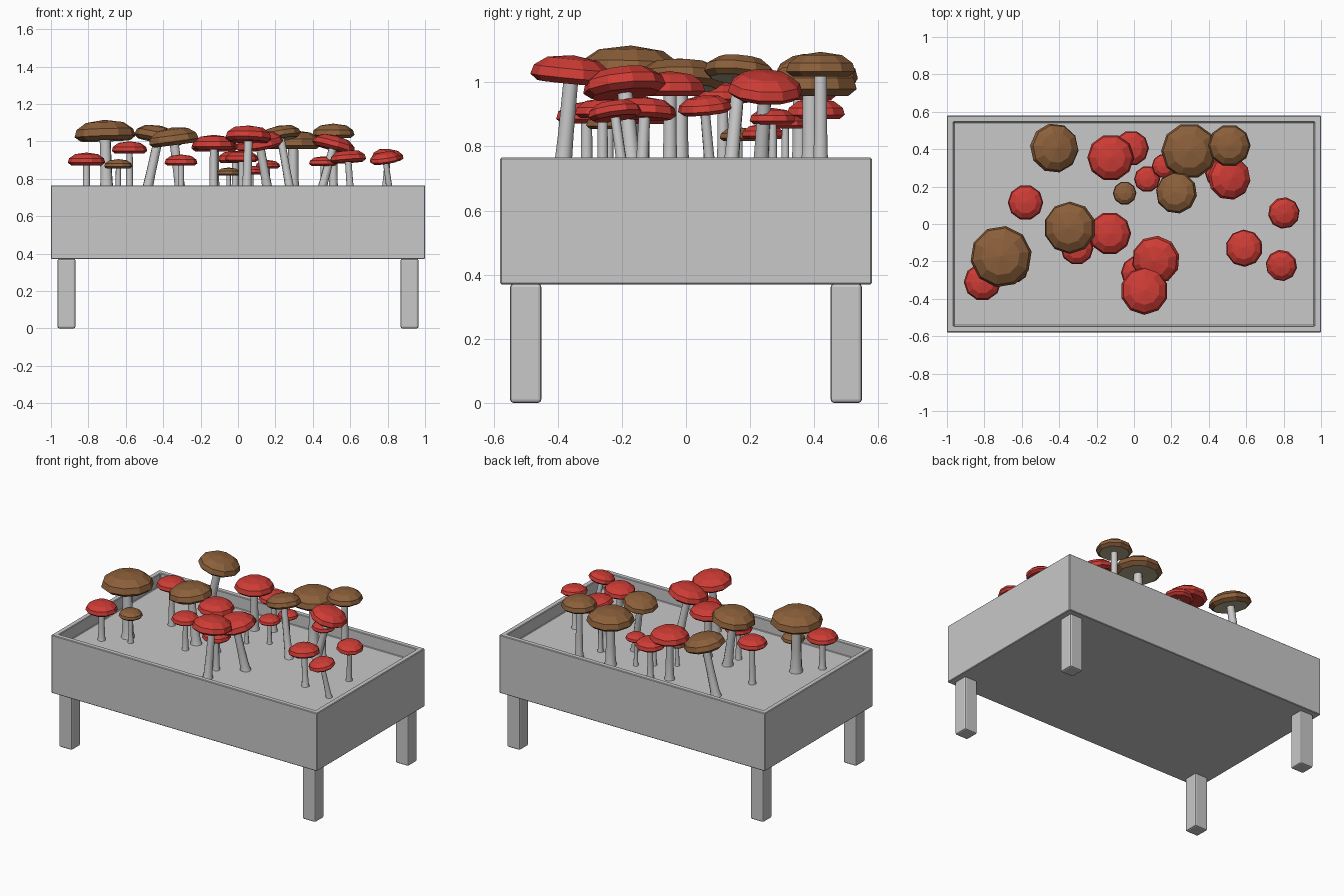
import bpy, bmesh, math
from mathutils import Vector

cube = bpy.data.objects.get("Cube")
if cube:
    bpy.data.objects.remove(cube, do_unlink=True)


def material(name, rgb):
    m = bpy.data.materials.new(name)
    m.use_nodes = True
    m.diffuse_color = (*rgb, 1)
    m.node_tree.nodes["Principled BSDF"].inputs["Base Color"].default_value = (*rgb, 1)
    return m


GREY = material("light_grey", (0.58, 0.58, 0.58))
RED = material("red", (0.62, 0.045, 0.036))
BROWN = material("brown", (0.26, 0.115, 0.043))
GILL = material("beige_gills", (0.45, 0.4, 0.27))


def add_object(name, bm, mats):
    bmesh.ops.recalc_face_normals(bm, faces=bm.faces)
    mesh = bpy.data.meshes.new(name)
    bm.to_mesh(mesh)
    bm.free()
    for m in mats:
        mesh.materials.append(m)
    ob = bpy.data.objects.new(name, mesh)
    bpy.context.collection.objects.link(ob)
    return ob


def box(centre, size):
    bm = bmesh.new()
    bmesh.ops.create_cube(bm, size=1)
    for v in bm.verts:
        v.co = Vector(c + p * s for c, p, s in zip(centre, v.co, size))
    return bm


def bevel(ob, width, segments):
    mod = ob.modifiers.new("soft_edges", 'BEVEL')
    mod.width, mod.segments = width, segments


def lathe(name, profile, sides, mats, rule=None):
    """Revolve (radius, height) points about z; rule gives a material per band."""
    bm = bmesh.new()
    rings = []
    for r, z in profile:
        n = sides if r > 0 else 1
        rings.append([bm.verts.new((r * math.cos(math.tau * i / sides),
                                    r * math.sin(math.tau * i / sides), z)) for i in range(n)])
    for band, (a, b) in enumerate(zip(rings, rings[1:])):
        for i in range(sides):
            j = (i + 1) % sides
            loop = [a[i % len(a)], a[j % len(a)], b[j % len(b)], b[i % len(b)]]
            face = bm.faces.new(list(dict.fromkeys(loop)))
            face.material_index = rule(band) if rule else 0
    return add_object(name, bm, mats)


# Planter tray with a sunken bed
RIM, SOIL = 0.765, 0.68
bm = box((0, 0, 0.5675), (2, 1.16, 0.395))
bm.faces.ensure_lookup_table()
top = max(bm.faces, key=lambda f: f.calc_center_median().z)
bmesh.ops.inset_region(bm, faces=[top], thickness=0.05)
floor = bmesh.ops.extrude_face_region(bm, geom=[top])
bmesh.ops.delete(bm, geom=[top], context='FACES_ONLY')
for v in floor["geom"]:
    if isinstance(v, bmesh.types.BMVert):
        v.co.z = SOIL
bevel(add_object("planter_tray", bm, [GREY]), 0.004, 1)

# Four legs
for sx, side in ((1, "left"), (-1, "right")):
    for sy, end in ((-1, "front"), (1, "back")):
        leg = add_object(f"{end}_{side}_leg",
                         box((sx * 0.917, sy * 0.5, 0.186), (0.097, 0.097, 0.372)), [GREY])
        bevel(leg, 0.01, 2)

# Mushrooms: cap x, y, top height, cap radius, optional lean of the foot in x and y
RED_ONES = [
    (-.81, -.31, .94, .10), (-.58, .115, 1.0, .095), (-.305, -.13, .93, .088),
    (-.125, .355, 1.03, .125), (-.13, -.05, 1.035, .115), (-.015, .405, .95, .095),
    (.07, .24, .87, .07), (.16, .31, .9, .065), (.505, .245, 1.035, .118, -.075, -.015),
    (.59, -.13, .955, .1, .015, -.01), (.79, -.22, .945, .085, .03, .03),
    (.8, .06, .96, .085, -.02, .02), (.12, -.19, 1.05, .13, .05, .03),
    (.055, -.36, 1.085, .128, -.01, -.03), (.02, -.26, .95, .09), (.455, .27, .92, .075),
]
BROWN_ONES = [
    (-.71, -.175, 1.115, .165, .01, -.01), (-.64, -.24, .905, .075),
    (-.43, .405, 1.085, .133, -.07, -.015), (-.34, -.02, 1.075, .14, .04, 0),
    (-.05, .165, .86, .063), (.295, .39, 1.06, .15), (.51, .42, 1.095, .113),
    (.23, .165, 1.085, .112, .06, -.03),
]
CAP = [(0, .03), (.82, 0), (1, .14), (.93, .37), (.62, .59), (0, .68)]


def mushroom(label, cap_mats, x, y, height, r, dx=0, dy=0):
    neck = Vector((x, y, height - 0.68 * r))
    foot = Vector((x + dx, y + dy, SOIL - 0.005))
    axis = neck - foot
    turn = axis.to_track_quat('Z', 'Y')
    length = axis.length
    stem = lathe(label + "_stem",
                 [(0, 0), (.27 * r, 0), (.22 * r, length * .12), (.19 * r, length * .5),
                  (.18 * r, length + .05 * r), (0, length + .05 * r)], 10, [GREY])
    cap = lathe(label + "_cap", [(a * r, b * r) for a, b in CAP], 10, cap_mats,
                lambda band: 1 if band == 0 and len(cap_mats) > 1 else 0)
    for ob, place in ((stem, foot), (cap, neck)):
        ob.rotation_mode = 'QUATERNION'
        ob.rotation_quaternion = turn
        ob.location = place
    bpy.ops.object.select_all(action='DESELECT')
    stem.select_set(True)
    bpy.context.view_layer.objects.active = stem
    bpy.ops.object.shade_smooth_by_angle(angle=math.radians(40))


for i, spec in enumerate(RED_ONES):
    mushroom(f"red_mushroom_{i + 1}", [RED], *spec)
for i, spec in enumerate(BROWN_ONES):
    mushroom(f"brown_mushroom_{i + 1}", [BROWN, GILL], *spec)
